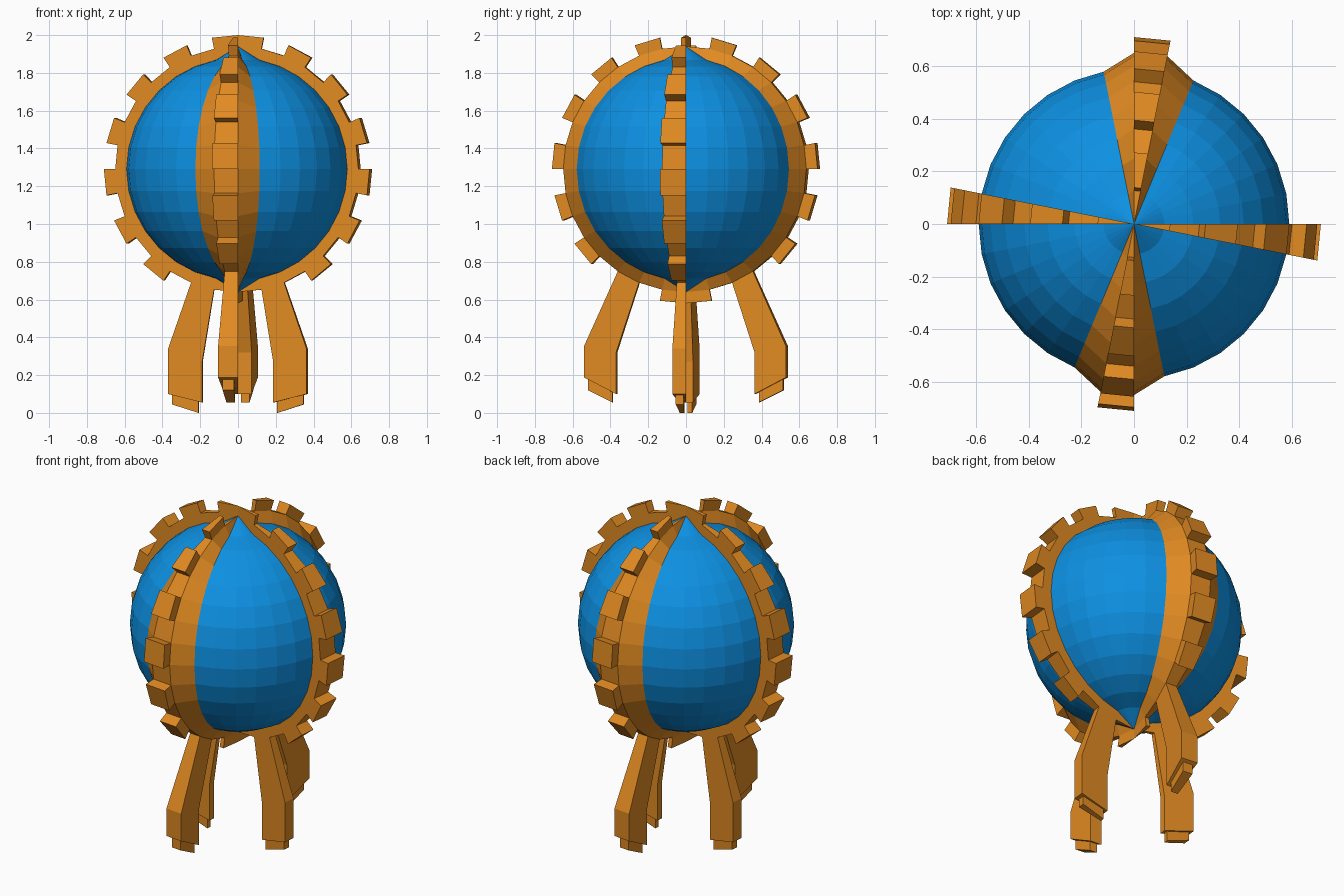
import bpy, bmesh
from math import radians, sin, cos
from mathutils import Vector

if "Cube" in bpy.data.objects:
    bpy.data.objects.remove(bpy.data.objects["Cube"])

STEP = 11.25                      # 32 segments, 16 rings
CENTRE = Vector((0, 0, 1.29))
R_GLOBE, R_BAND, R_STUD = 0.59, 0.65, 0.71


def material(name, colour):
    m = bpy.data.materials.new(name)
    m.diffuse_color = colour
    m.use_nodes = True
    m.node_tree.nodes["Principled BSDF"].inputs["Base Color"].default_value = m.diffuse_color
    return m


BLUE = material("blue", (0.004, 0.28, 0.76, 1))
ORANGE = material("orange", (0.75, 0.254, 0.016, 1))


def polar(r, az, ring):
    """Point on the globe; ring counts latitude steps from the equator."""
    a, e = radians(az), radians(ring * STEP)
    if abs(ring) == 8:
        r = max(r, R_BAND)        # poles are pulled out to the bands
    return CENTRE + r * Vector((cos(a) * cos(e), sin(a) * cos(e), sin(e)))


def face(bm, pts, inside):
    """Add a face whose normal points away from the inside point."""
    f = bm.faces.new([bm.verts.new(p) for p in pts])
    f.normal_update()
    if f.normal.dot(f.calc_center_median() - inside) < 0:
        f.normal_flip()


def prism(bm, a, b, cap=True):
    """Four walls between quads a and b, optionally capped at b."""
    mid = sum(a + b, Vector()) / 8
    for i in range(4):
        j = (i + 1) % 4
        face(bm, [a[i], a[j], b[j], b[i]], mid)
    if cap:
        face(bm, b, mid)


def finish(bm, name, mat):
    bmesh.ops.remove_doubles(bm, verts=bm.verts, dist=1e-4)
    me = bpy.data.meshes.new(name)
    bm.to_mesh(me)
    bm.free()
    me.materials.append(mat)
    bpy.context.collection.objects.link(bpy.data.objects.new(name, me))


def patch(r, az, ring):
    return [polar(r, az, ring), polar(r, az + STEP, ring),
            polar(r, az + STEP, ring + 1), polar(r, az, ring + 1)]


# name, start azimuth, sloped flanks, stud parity, leg ring
BANDS = [("right", -STEP, False, 1, -7), ("left", 180 - STEP, False, 1, -7),
         ("front", -90 - STEP, True, 0, -6), ("back", 90 - STEP, True, 0, -6)]

# Blue globe, left open under the bands
covered = set()
for _, az, sloped, _, _ in BANDS:
    k = round(az / STEP)
    covered |= {(k + d) % 32 for d in ((-1, 0, 1) if sloped else (0,))}
bm = bmesh.new()
for k in range(32):
    if k not in covered:
        for ring in range(-8, 8):
            face(bm, patch(R_GLOBE, k * STEP, ring), CENTRE)
finish(bm, "globe", BLUE)

# Orange bands with alternating studs
for name, az, sloped, parity, leg_ring in BANDS:
    bm = bmesh.new()
    for ring in range(-8, 8):
        base = patch(R_BAND, az, ring)
        if ring == leg_ring:
            pass
        elif ring % 2 == parity:
            prism(bm, base, patch(R_STUD, az, ring) if abs(ring + 0.5) < 7
                  else [CENTRE + (p - CENTRE) * R_STUD / R_BAND for p in base])
        else:
            face(bm, base, CENTRE)
        # Sloped flanks or straight side walls down to the globe
        mid = polar(0.62, az + STEP / 2, ring + 0.5)
        for edge, out in ((az, -STEP), (az + STEP, STEP)):
            low = edge + out if sloped else edge
            face(bm, [polar(R_BAND, edge, ring), polar(R_GLOBE, low, ring),
                      polar(R_GLOBE, low, ring + 1), polar(R_BAND, edge, ring + 1)],
                 CENTRE if sloped else mid)
    finish(bm, name + "_band", ORANGE)

# Leg profiles: (outer distance, z), (inner distance, z) at each station
SIDE_LEG = [((.37, .34), (.19, .27)), ((.37, .10), (.19, .055)),
            ((.35, .095), (.21, .06)), ((.35, .045), (.21, 0))]
END_LEG = [((.54, .353), (.37, .32)), ((.54, .188), (.37, .10)),
           ((.52, .178), (.39, .11)), ((.52, .12), (.39, .055))]


def station(pair, a0, a1):
    (do, zo), (di, zi) = pair
    return [Vector((d * cos(radians(a)), d * sin(radians(a)), z))
            for d, z, a in ((di, zi, a0), (di, zi, a1), (do, zo, a1), (do, zo, a0))]


for name, az, sloped, _, ring in BANDS:
    prof = END_LEG if sloped else SIDE_LEG
    inset = STEP * 0.2
    top = patch(R_BAND, az, ring)
    knee = station(prof[0], az, az + STEP)
    ankle = station(prof[1], az, az + STEP)
    foot_top = station(prof[2], az + inset, az + STEP - inset)
    foot = station(prof[3], az + inset, az + STEP - inset)
    bm = bmesh.new()
    prism(bm, top, knee, False)
    prism(bm, knee, ankle, False)
    # Sole rim around the inset foot
    inside = sum(knee, Vector()) / 4
    for i in range(4):
        j = (i + 1) % 4
        face(bm, [ankle[i], ankle[j], foot_top[j], foot_top[i]], inside)
    prism(bm, foot_top, foot)
    finish(bm, name + "_leg", ORANGE)
